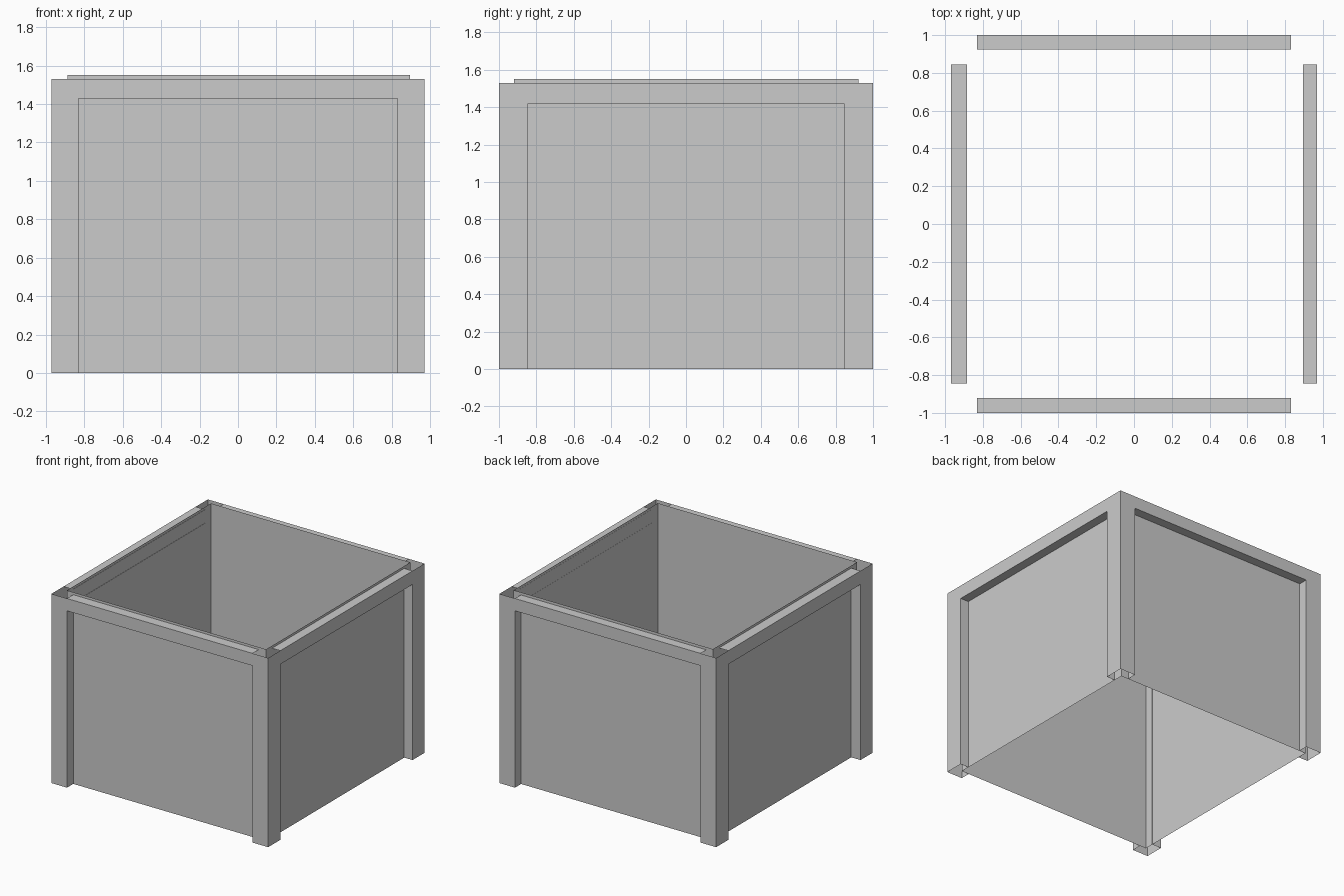
import bpy, bmesh
from math import pi
from mathutils import Matrix

if "Cube" in bpy.data.objects:
    bpy.data.objects.remove(bpy.data.objects["Cube"])

RIM = 1.53      # top of the outer frame
LINER = 1.55    # top of the inner walls


def make_object(name, quads, turn=0.0):
    """Build a mesh from corner loops, turned about z."""
    bm = bmesh.new()
    for q in quads:
        bm.faces.new([bm.verts.new(p) for p in q])
    bmesh.ops.remove_doubles(bm, verts=bm.verts, dist=1e-5)
    bm.transform(Matrix.Rotation(turn, 4, 'Z'))
    me = bpy.data.meshes.new(name)
    bm.to_mesh(me)
    bm.free()
    ob = bpy.data.objects.new(name, me)
    bpy.context.collection.objects.link(ob)
    return ob


def frame_side(name, dist, half, w, z_open, depth, turn):
    """Hollow frame: two posts, a top rail, and the reveal around the opening."""
    o, i = -dist, -dist + depth

    def upright(x0, x1, z0, z1):
        return [(x0, o, z0), (x1, o, z0), (x1, o, z1), (x0, o, z1)]

    quads = [
        # post and rail fronts
        upright(-half, -w, 0, z_open), upright(w, half, 0, z_open),
        upright(-half, -w, z_open, RIM), upright(-w, w, z_open, RIM),
        upright(w, half, z_open, RIM),
        # reveal: left, right, underside of rail
        [(-w, o, 0), (-w, i, 0), (-w, i, z_open), (-w, o, z_open)],
        [(w, i, 0), (w, o, 0), (w, o, z_open), (w, i, z_open)],
        [(-w, o, z_open), (-w, i, z_open), (w, i, z_open), (w, o, z_open)],
        # top of rail (corners stay open)
        [(-w, o, RIM), (w, o, RIM), (w, i, RIM), (-w, i, RIM)],
    ]
    return make_object(name, quads, turn)


# Outer frame, one piece per side
frame_side("front_frame", 1.0, 0.97, 0.83, 1.43, 0.08, 0)
frame_side("right_frame", 0.97, 1.0, 0.845, 1.42, 0.075, pi / 2)
frame_side("back_frame", 1.0, 0.97, 0.83, 1.43, 0.075, pi)
frame_side("left_frame", 0.97, 1.0, 0.845, 1.42, 0.085, -pi / 2)

# Inner walls: thin open tube that shows as the recessed panels
loop = [(-0.887, -0.92), (0.896, -0.92), (0.896, 0.922), (-0.887, 0.922)]
walls = []
for a, b in zip(loop, loop[1:] + loop[:1]):
    walls.append([(*a, 0), (*b, 0), (*b, LINER), (*a, LINER)])
make_object("inner_walls", walls)
